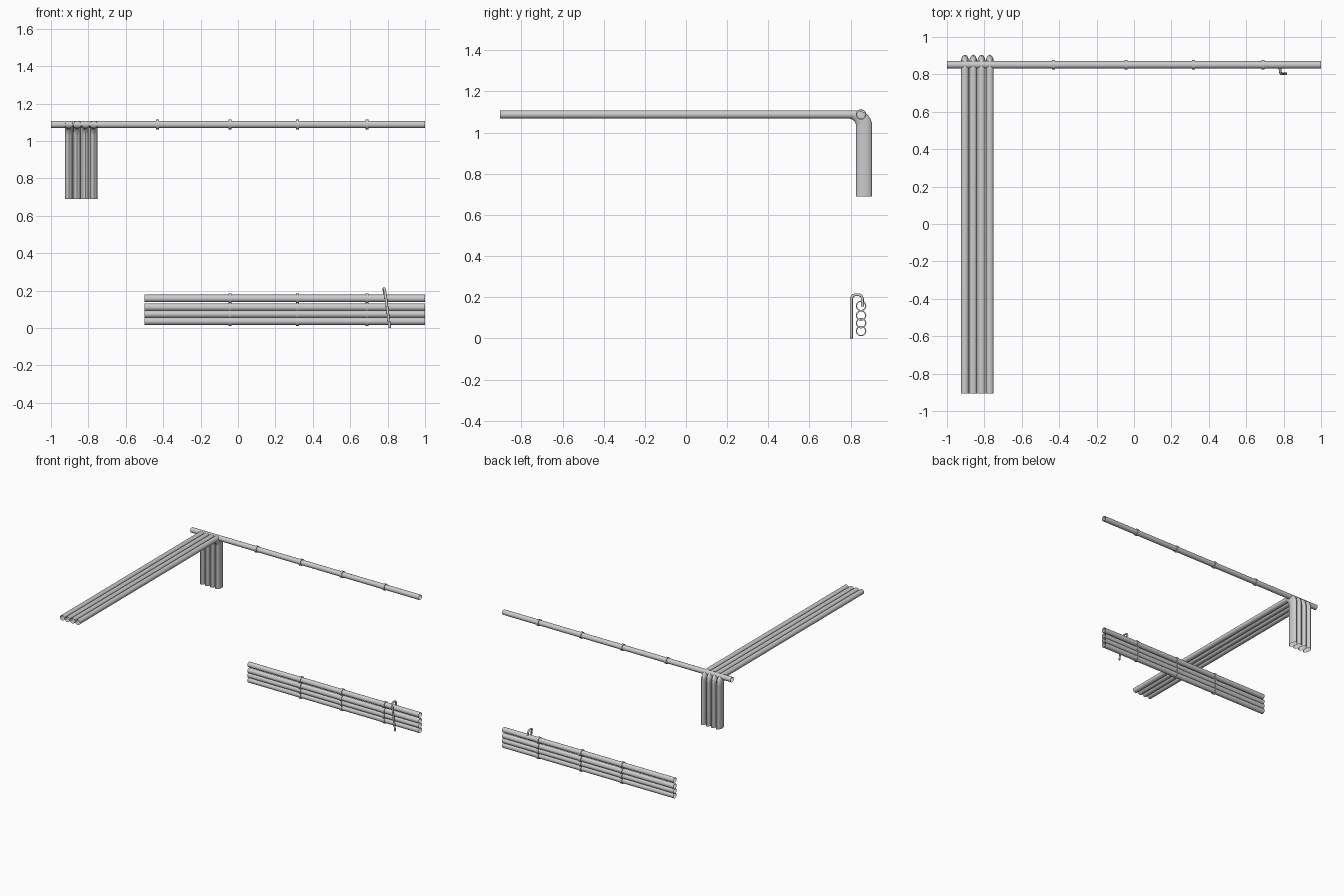
import bpy, bmesh
from math import sin, cos, pi
from mathutils import Vector

if "Cube" in bpy.data.objects:
    bpy.data.objects.remove(bpy.data.objects["Cube"])

SIDES = 20
PIPE_R = 0.02
PIPE_Y = 0.851


def loft(name, rings, closed=False):
    """Skin a list of (centre, half_axis_a, half_axis_b) elliptical rings, ends open."""
    bm = bmesh.new()
    loops = []
    for c, a, b in rings:
        c, a, b = Vector(c), Vector(a), Vector(b)
        loops.append([bm.verts.new(c + a * cos(2 * pi * i / SIDES) + b * sin(2 * pi * i / SIDES))
                      for i in range(SIDES)])
    pairs = list(zip(loops, loops[1:]))
    if closed:
        pairs.append((loops[-1], loops[0]))
    for l0, l1 in pairs:
        for i in range(SIDES):
            j = (i + 1) % SIDES
            bm.faces.new((l0[i], l0[j], l1[j], l1[i]))
    me = bpy.data.meshes.new(name)
    bm.to_mesh(me)
    bm.free()
    ob = bpy.data.objects.new(name, me)
    bpy.context.collection.objects.link(ob)
    bpy.context.view_layer.objects.active = ob
    ob.select_set(True)
    bpy.ops.object.shade_smooth_by_angle()
    ob.select_set(False)
    return ob


def x_ring(x, z, r):
    return ((x, PIPE_Y, z), (0, r, 0), (0, 0, r))


def x_pipe(name, x0, x1, z):
    return loft(name, [x_ring(x0, z, PIPE_R), x_ring(x1, z, PIPE_R)])


def clamp(name, x, z, w=0.008):
    # band around a pipe: rectangular section swept round the pipe axis
    prof = [(-w, 0.0195), (-w, 0.0255), (w, 0.0255), (w, 0.0195)]
    return loft(name, [x_ring(x + dx, z, r) for dx, r in prof], closed=True)


# long overhead pipe with its clamps
CLAMP_X = [-0.43, -0.042, 0.317, 0.69]
x_pipe("overhead_pipe", -1, 1, 1.088)
for k, x in enumerate(CLAMP_X):
    clamp(f"overhead_clamp_{k}", x, 1.088)

# stack of low wall pipes with clamps
for n, z in enumerate([0.158, 0.111, 0.074, 0.036]):
    x_pipe(f"low_pipe_{n}", -0.5, 1, z)
    for k, x in enumerate(CLAMP_X[1:]):
        clamp(f"low_clamp_{n}_{k}", x, z)

# four side pipes that bend down into flattened drops
for n in range(4):
    x = -0.904 + 0.0443 * n
    edges = [((-0.905, 1.068), (-0.905, 1.108))]
    for s in range(11):
        t = s / 10 * pi / 2
        inner = (0.790 + 0.037 * sin(t), 1.031 + 0.037 * cos(t))
        outer = (0.830 + 0.075 * sin(t), 1.031 + 0.077 * cos(t))
        edges.append((inner, outer))
    edges.append(((0.827, 0.69), (0.905, 0.69)))
    rings = []
    for (yi, zi), (yo, zo) in edges:
        rings.append(((x, (yi + yo) / 2, (zi + zo) / 2), (0.0212, 0, 0),
                      (0, (yo - yi) / 2, (zo - zi) / 2)))
    loft(f"bent_pipe_{n}", rings)

# hanging hook: bent wire over the low pipes
pts = [(0.812, 0.804, 0.0), (0.786, 0.804, 0.195), (0.783, 0.811, 0.208), (0.781, 0.822, 0.212),
       (0.780, 0.840, 0.212), (0.780, 0.852, 0.207), (0.782, 0.857, 0.195), (0.787, 0.858, 0.155)]
cu = bpy.data.curves.new("hook", 'CURVE')
cu.dimensions = '3D'
cu.bevel_depth = 0.007
cu.bevel_resolution = 3
cu.use_fill_caps = True
sp = cu.splines.new('POLY')
sp.points.add(len(pts) - 1)
for p, co in zip(sp.points, pts):
    p.co = (*co, 1)
hook = bpy.data.objects.new("hook", cu)
bpy.context.collection.objects.link(hook)
